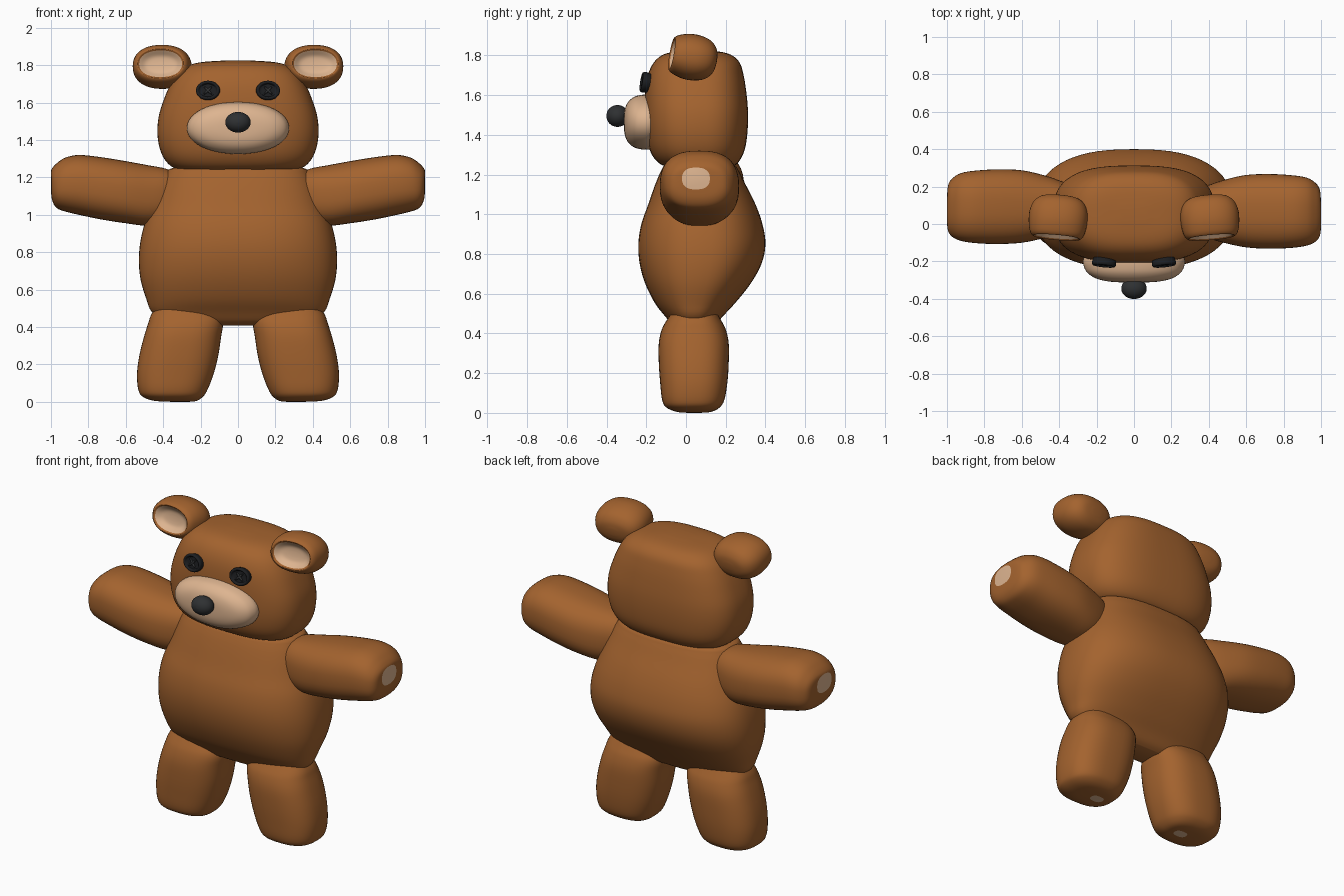
import bpy, bmesh, math
from mathutils import Matrix, Vector


def material(name, rgb):
    m = bpy.data.materials.new(name)
    m.diffuse_color = (*rgb, 1)
    return m


BROWN = material("brown plush", (0.37, 0.125, 0.028))
PALE = material("pale plush", (0.73, 0.46, 0.28))
NOSE = material("nose black", (0.028, 0.03, 0.032))
BUTTON = material("button black", (0.012, 0.013, 0.015))


def catmull(p0, p1, p2, p3, t):
    return [0.5 * (2 * b + (c - a) * t + (2 * a - 5 * b + 4 * c - d) * t * t
                   + (3 * b - a - 3 * c + d) * t ** 3)
            for a, b, c, d in zip(p0, p1, p2, p3)]


def loft(name, axis, rings, power, mats, pale=0, side=1, matrix=Matrix(), n=48, steps=4):
    """Smooth skin over rings (position, a0, a1, b0, b1) along an axis.
    The first cap and `pale` ring spans take the second material."""
    path = []
    last = len(rings) - 1
    for i in range(last):
        q = [rings[max(0, min(last, i + k))] for k in (-1, 0, 1, 2)]
        path += [catmull(*q, j / steps) for j in range(steps)]
    path.append(rings[-1])
    bm = bmesh.new()
    loops = []
    for t, a0, a1, b0, b1 in path:
        loop = []
        for k in range(n):
            w = 2 * math.pi * k / n
            c, s = math.cos(w), math.sin(w)
            a = (a0 + a1) / 2 + (a1 - a0) / 2 * math.copysign(abs(c) ** (2 / power), c)
            b = (b0 + b1) / 2 + (b1 - b0) / 2 * math.copysign(abs(s) ** (2 / power), s)
            p = {"x": (t, a, b), "y": (a, t, b), "z": (a, b, t)}[axis]
            p = matrix @ Vector(p)
            loop.append(bm.verts.new((p.x * side, p.y, p.z)))
        loops.append(loop)
    for i in range(len(loops) - 1):
        for k in range(n):
            m = (k + 1) % n
            f = bm.faces.new((loops[i][k], loops[i][m], loops[i + 1][m], loops[i + 1][k]))
            f.material_index = 1 if i < pale * steps else 0
    f = bm.faces.new(loops[0])
    f.material_index = len(mats) - 1
    bm.faces.new(loops[-1])
    bmesh.ops.recalc_face_normals(bm, faces=bm.faces)
    me = bpy.data.meshes.new(name)
    bm.to_mesh(me)
    bm.free()
    for m in mats:
        me.materials.append(m)
    ob = bpy.data.objects.new(name, me)
    bpy.context.collection.objects.link(ob)
    bpy.ops.object.select_all(action='DESELECT')
    ob.select_set(True)
    bpy.context.view_layer.objects.active = ob
    bpy.ops.object.shade_smooth_by_angle(angle=math.radians(50))
    return ob


def sym(rows):
    """Rows (z, half width, y0, y1) to full rings."""
    return [(z, -r, r, y0, y1) for z, r, y0, y1 in rows]


def rounds(rows, zc=0):
    """Rows (y, half width, half height) to full rings."""
    return [(y, -rx, rx, zc - rz, zc + rz) for y, rx, rz in rows]


# Body: pillow with a thin lower edge and a fuller back
loft("body", "z", sym([
    (0.408, 0.22, -0.02, 0.11), (0.43, 0.38, -0.06, 0.14), (0.48, 0.46, -0.10, 0.18),
    (0.55, 0.49, -0.155, 0.245), (0.65, 0.52, -0.205, 0.325), (0.75, 0.53, -0.233, 0.38),
    (0.85, 0.523, -0.24, 0.40), (0.95, 0.50, -0.225, 0.385), (1.05, 0.46, -0.19, 0.35),
    (1.15, 0.42, -0.155, 0.30), (1.22, 0.385, -0.125, 0.265), (1.25, 0.35, -0.10, 0.24),
    (1.27, 0.2, -0.02, 0.15)]), 2.5, [BROWN], n=64)

# Head: rounded block, narrower towards the top
loft("head", "z", sym([
    (1.228, 0.20, -0.02, 0.18), (1.24, 0.31, -0.10, 0.235), (1.27, 0.37, -0.15, 0.27),
    (1.33, 0.41, -0.185, 0.297), (1.42, 0.43, -0.203, 0.31), (1.52, 0.425, -0.208, 0.312),
    (1.62, 0.395, -0.205, 0.303), (1.70, 0.36, -0.192, 0.29), (1.76, 0.32, -0.165, 0.272),
    (1.798, 0.265, -0.125, 0.235), (1.817, 0.19, -0.07, 0.18), (1.825, 0.07, 0.01, 0.10)]),
    2.8, [BROWN], n=64)

# Muzzle and nose
loft("muzzle", "y", rounds([
    (-0.313, 0.03, 0.015), (-0.309, 0.12, 0.06), (-0.294, 0.195, 0.098), (-0.265, 0.245, 0.125),
    (-0.23, 0.267, 0.136), (-0.19, 0.272, 0.138), (-0.14, 0.25, 0.125)], 1.464), 2.1, [PALE])
arc = [math.radians(a) for a in range(4, 180, 19)]
loft("nose", "y", rounds([(-0.345 - 0.056 * math.cos(a), 0.068 * math.sin(a), 0.055 * math.sin(a))
                          for a in arc], 1.495), 2, [NOSE], n=32)

for side, label in ((1, "right"), (-1, "left")):
    # Arms start at the pale paw tip and run into the shoulder
    dy = 0.0 if side > 0 else 0.025
    arm = [(1.0, -0.02, 0.12, 1.125, 1.235), (0.993, -0.065, 0.185, 1.075, 1.25),
           (0.97, -0.095, 0.22, 1.037, 1.275), (0.925, -0.115, 0.247, 1.018, 1.305),
           (0.85, -0.127, 0.26, 1.0, 1.32), (0.73, -0.132, 0.267, 0.975, 1.308),
           (0.60, -0.125, 0.262, 0.955, 1.287), (0.48, -0.10, 0.235, 0.942, 1.265),
           (0.38, -0.07, 0.20, 0.965, 1.245), (0.28, -0.02, 0.15, 1.02, 1.20)]
    loft(label + " arm", "x", [(x, a + dy, b + dy, c, d) for x, a, b, c, d in arm],
         2.5, [BROWN, PALE], side=side)

    # Legs start at the pale sole spot
    loft(label + " leg", "z", [
        (0.0, 0.265, 0.345, 0.01, 0.07), (0.006, 0.22, 0.45, -0.05, 0.13),
        (0.028, 0.187, 0.51, -0.10, 0.17), (0.065, 0.163, 0.533, -0.12, 0.193),
        (0.15, 0.13, 0.54, -0.13, 0.208), (0.25, 0.105, 0.527, -0.137, 0.215),
        (0.35, 0.09, 0.502, -0.137, 0.215), (0.42, 0.08, 0.48, -0.122, 0.20),
        (0.47, 0.095, 0.462, -0.095, 0.175), (0.55, 0.15, 0.41, -0.04, 0.13)],
        2.6, [BROWN, PALE], side=side)

    # Ears with a hollowed pale inside
    tilt = (Matrix.Translation((0.405, 0.035, 1.79)) @ Matrix.Rotation(math.radians(5), 4, "Z")
            @ Matrix.Rotation(math.radians(-10), 4, "X"))
    loft(label + " ear", "y", rounds([
        (-0.072, 0.03, 0.015), (-0.078, 0.08, 0.045), (-0.102, 0.115, 0.072),
        (-0.108, 0.127, 0.083), (-0.085, 0.145, 0.10), (-0.03, 0.156, 0.115),
        (0.03, 0.155, 0.113), (0.08, 0.135, 0.095), (0.11, 0.095, 0.06),
        (0.12, 0.03, 0.02)]), 2.25, [BROWN, PALE], pale=2, side=side, matrix=tilt)

    # Button eyes: raised rim, sunk middle and crossed thread
    seat = (Matrix.Translation((0.16, -0.206, 1.664)) @ Matrix.Rotation(math.radians(6), 4, "Z")
            @ Matrix.Rotation(math.radians(-9), 4, "X"))
    loft(label + " button eye", "y", rounds([
        (-0.008, 0.02, 0.016), (-0.008, 0.044, 0.034), (-0.018, 0.05, 0.039),
        (-0.019, 0.058, 0.046), (-0.012, 0.064, 0.052), (0.0, 0.064, 0.052),
        (0.02, 0.06, 0.048)]), 2, [BUTTON], side=side, matrix=seat, n=32, steps=2)
    for turn in (45, -45):
        loft(label + " eye thread", "y", rounds([
            (-0.016, 0.028, 0.003), (-0.013, 0.03, 0.006), (-0.004, 0.03, 0.006)]), 2.5, [NOSE],
            side=side, matrix=seat @ Matrix.Rotation(math.radians(turn), 4, "Y"), n=16, steps=1)
